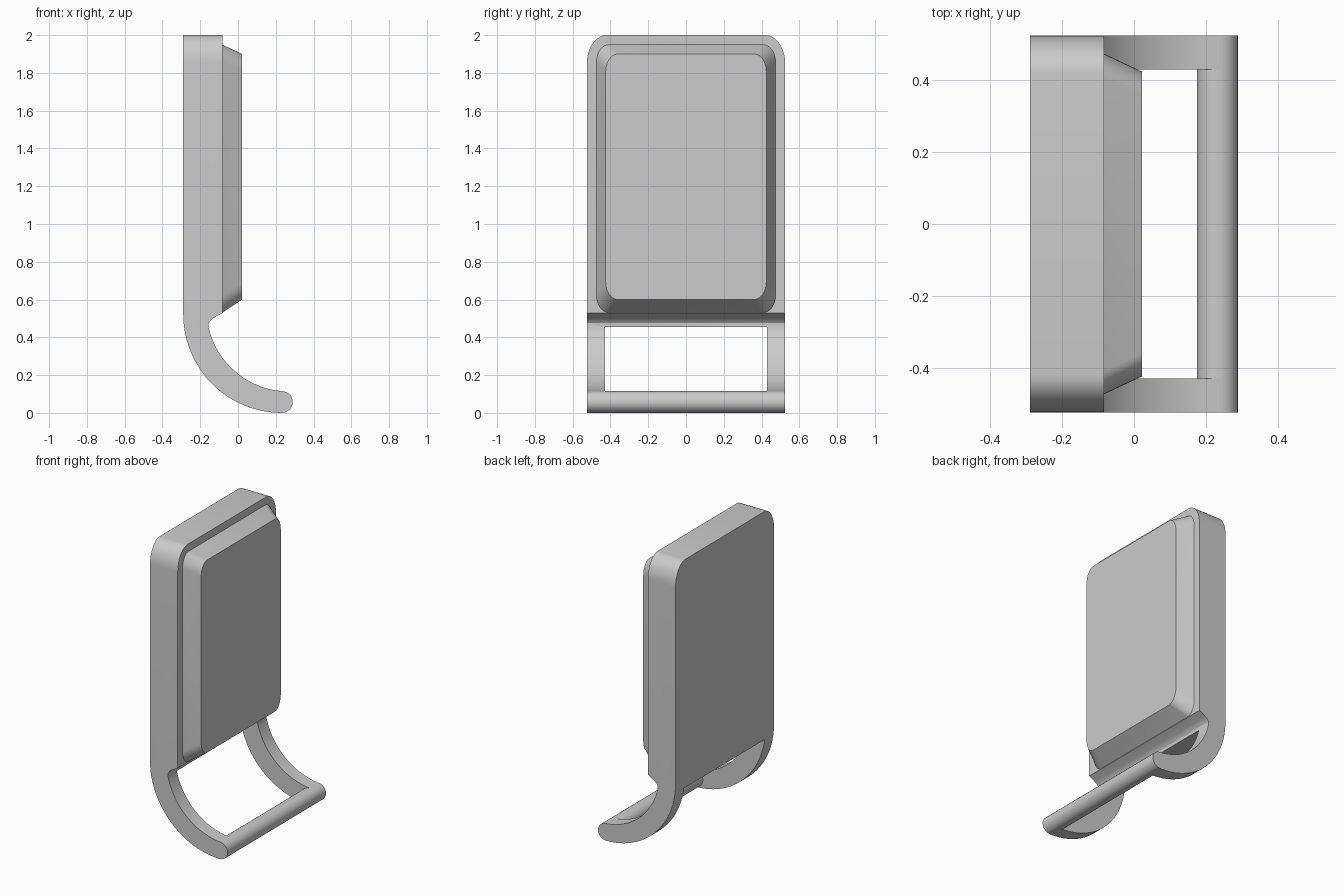
import bpy, bmesh
from math import cos, sin, pi, radians, atan2, hypot

if "Cube" in bpy.data.objects:
    bpy.data.objects.remove(bpy.data.objects["Cube"])

HALF_W = 0.525


def arc(cx, cz, r, a0, a1, n):
    return [(cx + r * cos(radians(a0 + (a1 - a0) * i / n)),
             cz + r * sin(radians(a0 + (a1 - a0) * i / n))) for i in range(n + 1)]


def finish(bm, name):
    bmesh.ops.remove_doubles(bm, verts=bm.verts, dist=1e-5)
    bmesh.ops.recalc_face_normals(bm, faces=bm.faces)
    me = bpy.data.meshes.new(name)
    bm.to_mesh(me)
    bm.free()
    ob = bpy.data.objects.new(name, me)
    bpy.context.collection.objects.link(ob)
    return ob


def loft(bm, loops):
    rings = [[bm.verts.new(p) for p in loop] for loop in loops]
    n = len(rings[0])
    for a, b in zip(rings, rings[1:]):
        for i in range(n):
            bm.faces.new((a[i], a[(i + 1) % n], b[(i + 1) % n], b[i]))
    bm.faces.new(rings[0])
    bm.faces.new(rings[-1])


def smooth(ob):
    bpy.ops.object.select_all(action='DESELECT')
    ob.select_set(True)
    bpy.context.view_layer.objects.active = ob
    bpy.ops.object.shade_smooth_by_angle(angle=radians(30))


# Back plate and hook: one side profile (x, z) across the full width
TIP_X, TIP_R = 0.2325, 0.0575
ic = (0.27, 0.55)
a_start = atan2(0.115 - ic[1], TIP_X - ic[0]) * 180 / pi
a_end = atan2(0.455 - ic[1], -0.155 - ic[0]) * 180 / pi - 360
if a_end < -180:
    a_end += 0
inner_r = hypot(TIP_X - ic[0], 0.115 - ic[1])
a_end = a_end if abs(a_end - a_start) < 180 else a_end + 360
profile = [(-0.29, 2.0)]
profile += arc(TIP_X, 0.5225, 0.5225, 180, 270, 24)          # outer sweep
profile += arc(TIP_X, TIP_R, TIP_R, -90, 90, 12)[1:]         # round tip
profile += arc(*ic, inner_r, a_start, a_end, 18)[1:]         # inner sweep
profile += [(-0.155, 0.475), (-0.145, 0.49), (-0.13, 0.502),
            (-0.083, 0.528), (-0.083, 2.0)]

# Top corners are taller than wide, so bevel in squeezed space
SQ = 0.7
bm = bmesh.new()
loft(bm, [[(x, y, z * SQ) for x, z in profile] for y in (-HALF_W, HALF_W)])
corners = [e for e in bm.edges
           if all(v.co.z > 1.99 * SQ and abs(v.co.y) > 0.5 for v in e.verts)
           and abs(e.verts[0].co.y - e.verts[1].co.y) < 0.01]
bmesh.ops.bevel(bm, geom=corners, offset=0.105, segments=10, profile=0.5,
                affect='EDGES')
for v in bm.verts:
    v.co.z /= SQ
body = finish(bm, "back_plate_and_hook")

# Window between the hook arms
bm = bmesh.new()
bmesh.ops.create_cube(bm, size=1.0)
for v in bm.verts:
    v.co = (v.co.x * 2, v.co.y * 0.86, 0.455 if v.co.z > 0 else -0.3)
cutter = finish(bm, "window_cutter")
cutter.hide_render = True
mod = body.modifiers.new("window", 'BOOLEAN')
mod.object = cutter
mod.operation = 'DIFFERENCE'
mod.solver = 'EXACT'
bpy.context.view_layer.objects.active = body
bpy.ops.object.modifier_apply(modifier=mod.name)
bpy.data.objects.remove(cutter)
smooth(body)

# Round cross bar joining the arm tips
bm = bmesh.new()
ring = arc(TIP_X, TIP_R, TIP_R, 0, 345, 23)
loft(bm, [[(x, y, z) for x, z in ring] for y in (-0.432, 0.432)])
smooth(finish(bm, "cross_bar"))


# Raised front pad with sloping sides
def rounded_loop(x, hy, z0, z1, ry=0.065, rz=0.092, n=8):
    pts = []
    for sy, cz, a0 in ((1, z1 - rz, 0), (-1, z1 - rz, 90),
                       (-1, z0 + rz, 180), (1, z0 + rz, 270)):
        for i in range(n + 1):
            a = radians(a0 + 90 * i / n)
            pts.append((x, sy * (hy - ry) + ry * cos(a), cz + rz * sin(a)))
    return pts


bm = bmesh.new()
loft(bm, [rounded_loop(-0.085, 0.475, 0.53, 1.95),
          rounded_loop(0.022, 0.425, 0.60, 1.90)])
smooth(finish(bm, "front_pad"))
